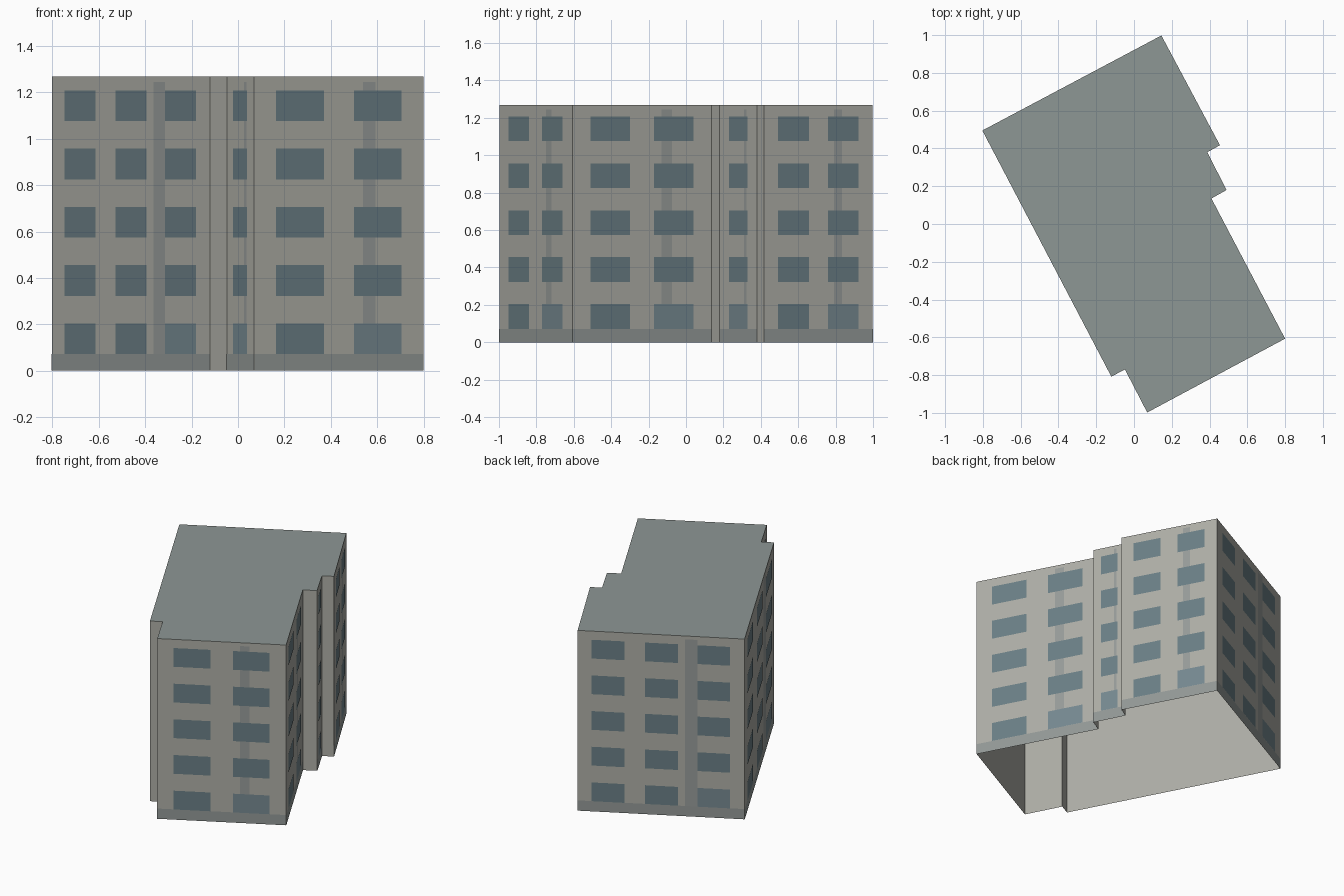
import bpy
from mathutils import Vector

if "Cube" in bpy.data.objects:
    bpy.data.objects.remove(bpy.data.objects["Cube"])

H = 1.268
FLOORS = 5
# footprint, counter-clockwise from the front corner; second item = window columns per wall
PLAN = [((0.07, -0.998), 2), ((0.80, -0.607), 2), ((0.41, 0.135), 0), ((0.49, 0.18), 1),
        ((0.388, 0.38), 0), ((0.455, 0.417), 2), ((0.145, 0.998), 3), ((-0.803, 0.495), 3),
        ((-0.12, -0.808), 0), ((-0.048, -0.77), 1)]
# window spans as fractions of the wall length
SPANS = {1: [(0.24, 0.745)],
         2: [(0.128, 0.412), (0.588, 0.87)],
         3: [(0.083, 0.28), (0.405, 0.60), (0.717, 0.912)]}


def material(name, rgb):
    m = bpy.data.materials.new(name)
    m.diffuse_color = (*rgb, 1)
    m.use_nodes = True
    m.node_tree.nodes["Principled BSDF"].inputs["Base Color"].default_value = m.diffuse_color
    return m


def mesh_object(name, polys, mat):
    verts, faces = [], []
    for p in polys:
        faces.append(range(len(verts), len(verts) + len(p)))
        verts += p
    me = bpy.data.meshes.new(name)
    me.from_pydata(verts, [], [list(f) for f in faces])
    me.materials.append(mat)
    ob = bpy.data.objects.new(name, me)
    bpy.context.collection.objects.link(ob)
    return ob


def wall_quad(a, b, u0, u1, z0, z1, out=0.0):
    """Upright rectangle on the wall a-b, lifted outward a little."""
    d = b - a
    n = Vector((d.y, -d.x)).normalized() * out
    p, q = a + d * u0 + n, a + d * u1 + n
    return [(p.x, p.y, z0), (q.x, q.y, z0), (q.x, q.y, z1), (p.x, p.y, z1)]


walls, plinth, strips, panes, ground_panes = [], [], [], [], []
pts = [Vector(p) for p, _ in PLAN]
for i, (_, cols) in enumerate(PLAN):
    a, b = pts[i], pts[(i + 1) % len(pts)]
    walls.append(wall_quad(a, b, 0, 1, 0, H))
    if not cols:
        continue
    plinth.append(wall_quad(a, b, 0, 1, 0, 0.072, 0.001))
    strips.append(wall_quad(a, b, 0.642, 0.717, 0.072, 1.245, 0.001))
    for f in range(FLOORS):
        z = 0.072 + f * 0.251
        for c, (u0, u1) in enumerate(SPANS[cols]):
            # the last ground-floor window of each wall is paler
            target = ground_panes if f == 0 and c == cols - 1 else panes
            target.append(wall_quad(a, b, u0, u1, z, z + 0.132, 0.002))

# open-bottomed shell with flat roof
mesh_object("walls", walls, material("render_wall", (0.42, 0.42, 0.38)))
mesh_object("roof", [[(p.x, p.y, H) for p in pts]], material("roof_grey", (0.27, 0.31, 0.30)))
# flat facade details
mesh_object("plinth", plinth, material("plinth_grey", (0.29, 0.315, 0.305)))
mesh_object("wall_strips", strips, material("strip_grey", (0.31, 0.33, 0.32)))
mesh_object("windows", panes, material("glass", (0.145, 0.21, 0.235)))
mesh_object("ground_windows", ground_panes, material("pale_glass", (0.18, 0.25, 0.28)))
